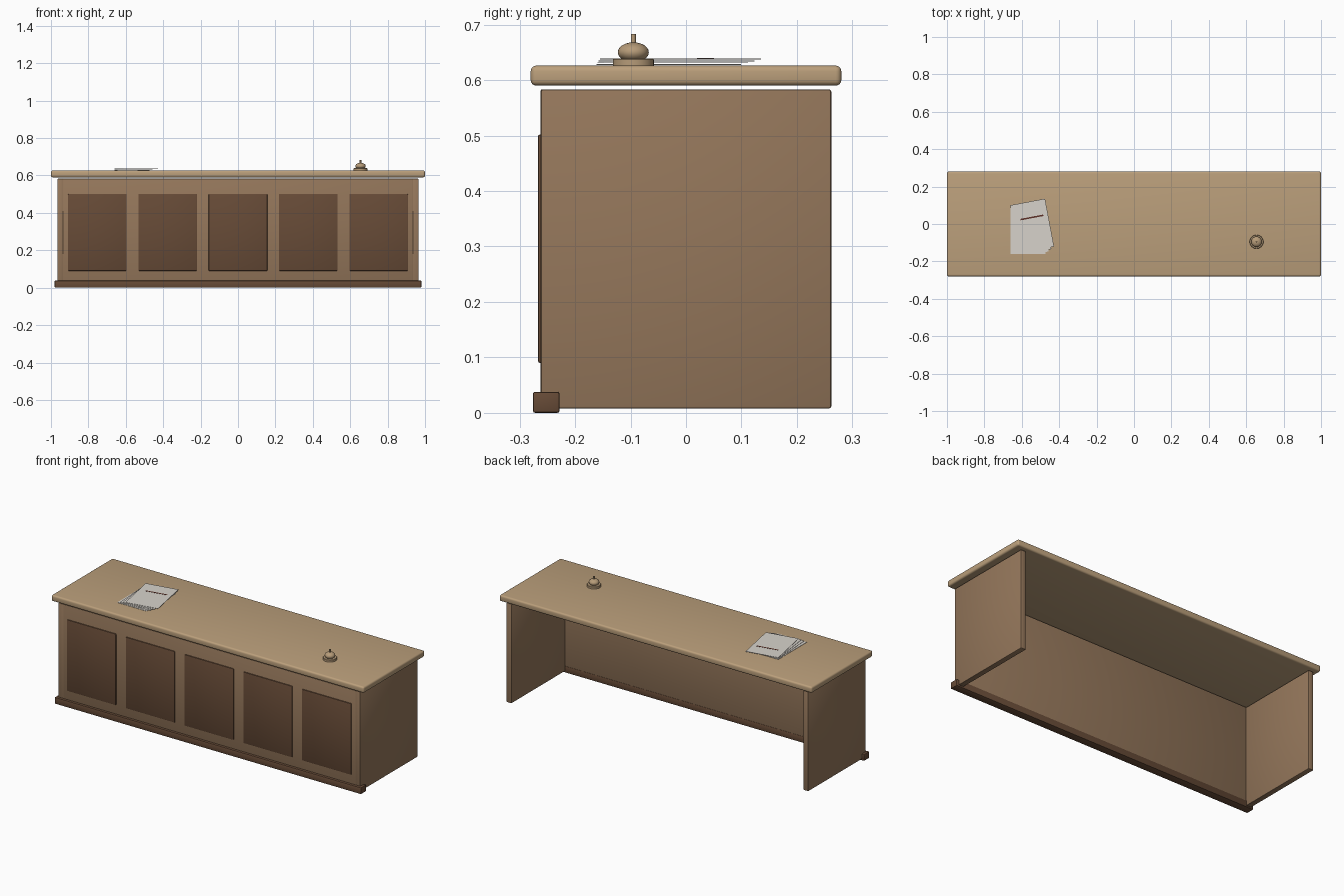
import bpy, bmesh, math
from mathutils import Vector, Matrix

cube = bpy.data.objects.get("Cube")
if cube:
    bpy.data.objects.remove(cube, do_unlink=True)


def material(name, rgb):
    m = bpy.data.materials.new(name)
    m.use_nodes = True
    m.diffuse_color = (*rgb, 1)
    m.node_tree.nodes["Principled BSDF"].inputs["Base Color"].default_value = (*rgb, 1)
    return m


LIGHT = material("light wood", (0.50, 0.35, 0.20))
MID = material("medium wood", (0.30, 0.185, 0.105))
DARK = material("dark wood", (0.135, 0.07, 0.038))
BRASS = material("brass", (0.47, 0.33, 0.19))
PAPER = material("paper", (0.68, 0.65, 0.60))
INK = material("red brown ink", (0.11, 0.03, 0.02))


def finish(name, bm, mat):
    mesh = bpy.data.meshes.new(name)
    bm.to_mesh(mesh)
    bm.free()
    mesh.materials.append(mat)
    ob = bpy.data.objects.new(name, mesh)
    bpy.context.collection.objects.link(ob)
    return ob


def shade(ob, angle=35):
    bpy.ops.object.select_all(action="DESELECT")
    ob.select_set(True)
    bpy.context.view_layer.objects.active = ob
    bpy.ops.object.shade_smooth_by_angle(angle=math.radians(angle))


def box(name, low, high, mat, bevel=0.0, segments=2, turn=0.0):
    """Box between two corners, turned about its own centre."""
    low, high = Vector(low), Vector(high)
    bm = bmesh.new()
    bmesh.ops.create_cube(bm, size=1, matrix=Matrix.Diagonal((*(high - low), 1)))
    if bevel:
        bmesh.ops.bevel(bm, geom=bm.edges[:], offset=bevel, segments=segments,
                        profile=0.5, affect="EDGES")
    ob = finish(name, bm, mat)
    ob.location = (low + high) / 2
    ob.rotation_euler.z = turn
    if bevel:
        shade(ob)
    return ob


def lathe(name, profile, centre, mat, sides=32):
    """Revolve (radius, height) points about a vertical axis."""
    bm = bmesh.new()
    verts = [bm.verts.new((r, 0, z)) for r, z in profile]
    edges = [bm.edges.new(pair) for pair in zip(verts, verts[1:])]
    bmesh.ops.spin(bm, geom=verts + edges, axis=(0, 0, 1), cent=(0, 0, 0),
                   angle=math.tau, steps=sides)
    bmesh.ops.remove_doubles(bm, verts=bm.verts[:], dist=1e-5)
    bmesh.ops.recalc_face_normals(bm, faces=bm.faces[:])
    ob = finish(name, bm, mat)
    ob.location = centre
    shade(ob)
    return ob


# Desk body
box("countertop", (-1, -0.28, 0.59), (1, 0.28, 0.626), LIGHT, 0.01, 4)
for side, x in (("right", -0.95), ("left", 0.95)):
    box(side + "_side_panel", (x - 0.016, -0.262, 0.008), (x + 0.016, 0.262, 0.583), MID, 0.004)
box("front_panel", (-0.935, -0.262, 0.008), (0.935, -0.23, 0.583), MID, 0.002)
box("front_plinth", (-0.98, -0.276, 0), (0.98, -0.228, 0.038), DARK, 0.004)

# Five raised decorative panels
for i in range(5):
    x = (i - 2) * 0.376
    box(f"raised_panel_{i + 1}", (x - 0.157, -0.267, 0.09), (x + 0.157, -0.258, 0.502), DARK, 0.004)

# Fanned stack of sheets
for i in range(4):
    t = i / 3
    x, y, z = -0.566 + 0.022 * t, -0.031 + 0.021 * t, 0.627 + 0.0034 * i
    box(f"sheet_{i + 1}", (x - 0.094, y - 0.13, z), (x + 0.094, y + 0.13, z + 0.0016),
        PAPER, turn=math.radians(10.7) * t)
box("written_line", (-0.608, 0.031, 0.6386), (-0.484, 0.039, 0.6396), INK, turn=math.radians(10.7))

# Service bell
bell = (0.655, -0.095, 0.626)
lathe("bell_base", [(0, 0), (0.037, 0), (0.037, 0.011), (0.035, 0.013), (0, 0.013)], bell, BRASS)
dome = [(0.028 * math.sin(a), 0.024 - 0.018 * math.cos(a))
        for a in (math.pi * k / 12 for k in range(13))]
lathe("bell_dome", dome, bell, BRASS)
lathe("bell_button", [(0, 0.038), (0.0045, 0.038), (0.0045, 0.057), (0, 0.057)], bell, BRASS, 16)
